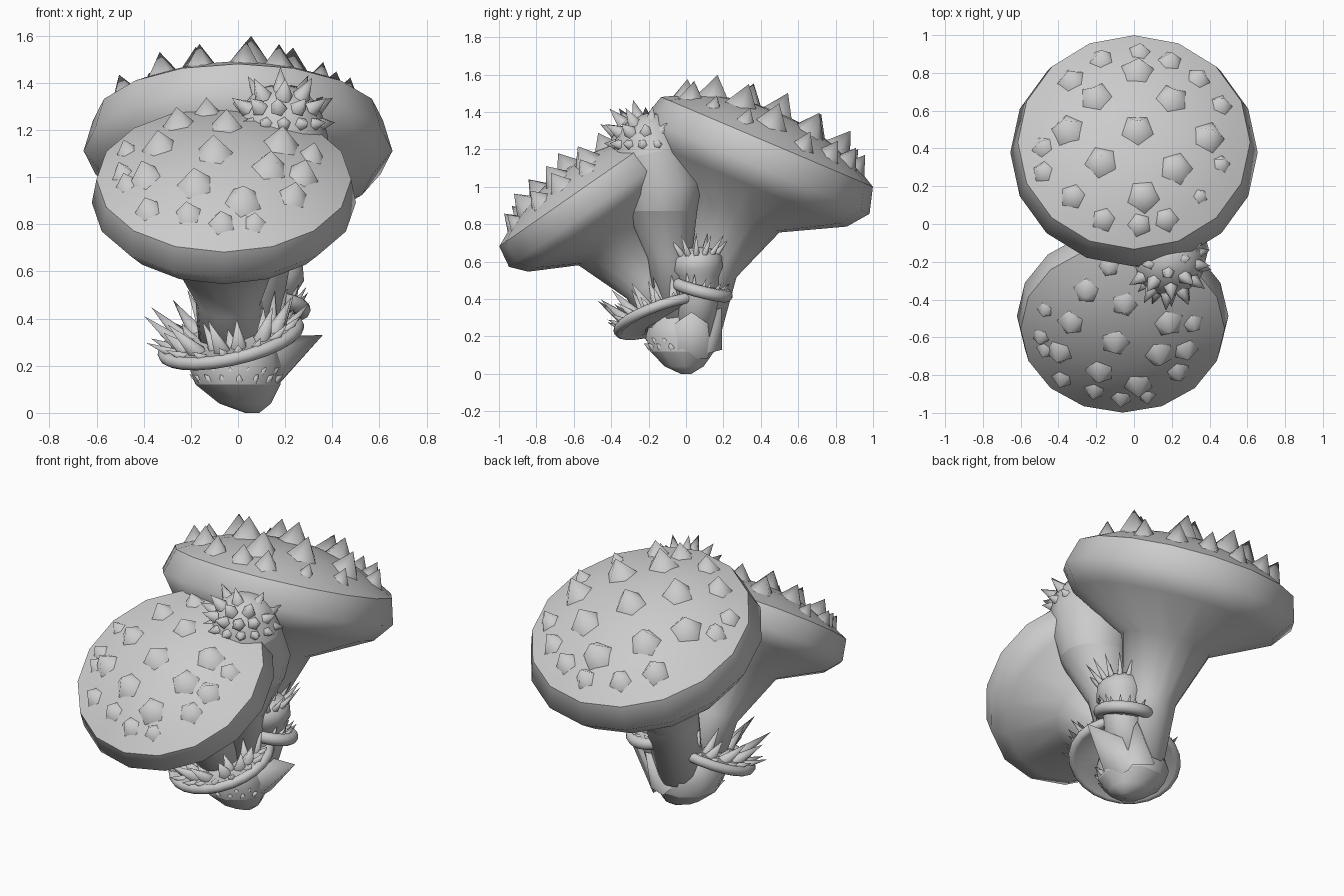
import bpy, bmesh, math, random
from mathutils import Vector as V
from mathutils.bvhtree import BVHTree

if "Cube" in bpy.data.objects:
    bpy.data.objects.remove(bpy.data.objects["Cube"])

random.seed(4)
grey = bpy.data.materials.new("stone grey")
grey.diffuse_color = (0.6, 0.6, 0.6, 1)
grey.use_nodes = True
grey.node_tree.nodes["Principled BSDF"].inputs["Base Color"].default_value = grey.diffuse_color


def finish(bm, name):
    bmesh.ops.recalc_face_normals(bm, faces=bm.faces)
    me = bpy.data.meshes.new(name)
    bm.to_mesh(me)
    bm.free()
    me.materials.append(grey)
    ob = bpy.data.objects.new(name, me)
    bpy.context.collection.objects.link(ob)
    return ob


def frame(n):
    """Two directions spanning the plane across axis n."""
    n = V(n).normalized()
    e1 = (V((1, 0, 0)) - n * n.x).normalized()
    return n, e1, n.cross(e1)


def loft(name, rings, sides=16, sharp=(), squash=1.0):
    """Skin a list of (centre, axis, radius) rings; rings in sharp get a crease."""
    bm = bmesh.new()
    loops = []
    for c, ax, r in rings:
        _, e1, e2 = frame(ax)
        loops.append([bm.verts.new(V(c) + r * (e1 * math.cos(t) + e2 * math.sin(t) * squash))
                      for t in (2 * math.pi * i / sides for i in range(sides))])
    for a, b in zip(loops, loops[1:]):
        for i in range(sides):
            j = (i + 1) % sides
            bm.faces.new((a[i], a[j], b[j], b[i]))
    bm.faces.new(loops[0])
    bm.faces.new(loops[-1])
    for f in bm.faces:
        f.smooth = True
    for k in sharp:
        for i in range(sides):
            bm.edges.get((loops[k][i], loops[k][(i + 1) % sides])).smooth = False
    return finish(bm, name)


def lathe(c, ax, profile):
    n = V(ax).normalized()
    return [(V(c) + n * h, n, r) for r, h in profile]


def spikes(name, items, sides=5):
    """Smooth pyramids from (base point, direction, base radius, length)."""
    bm = bmesh.new()
    for p, d, r, length in items:
        d, e1, e2 = frame(d)
        base = V(p) - d * 0.02
        spin = random.uniform(0, 6.28)
        vs = [bm.verts.new(base + r * (e1 * math.cos(spin + 6.28319 * i / sides)
                                       + e2 * math.sin(spin + 6.28319 * i / sides)))
              for i in range(sides)]
        tip = bm.verts.new(V(p) + d * length)
        for i in range(sides):
            bm.faces.new((vs[i], vs[(i + 1) % sides], tip)).smooth = True
    return finish(bm, name)


def stud(ob, name, points, ax, r, length):
    """Drop points straight down onto a cap and plant a pyramid on each."""
    tree = BVHTree.FromPolygons([v.co for v in ob.data.vertices],
                                [p.vertices for p in ob.data.polygons])
    out = []
    for x, y, s in points:
        hit, n, _, _ = tree.ray_cast(V((x, y, 3)), V((0, 0, -1)))
        if hit:
            out.append((hit, n + V(ax) * 0.6, r * s, length * s))
    spikes(name, out)


# Back mushroom: tilted cap running into its stem
bax = V((0, 0.39, 0.92)).normalized()
back = loft("back_mushroom", lathe((0, 0.433, 1.24), bax, [
    (0.02, 0.17), (0.18, 0.16), (0.35, 0.122), (0.5, 0.062), (0.615, 0),
    (0.655, -0.14), (0.57, -0.25), (0.25, -0.42)])
    + [((0, 0.13, 0.57), (0, 0.35, 0.93), 0.15), ((0, 0.05, 0.2), (0, 0.1, 1), 0.13)],
    16, sharp=(4,))
stud(back, "back_cap_spikes", [
    (0.02, 0.81, 1), (0.2, 0.66, 1), (-0.2, 0.67, 1), (0.02, 0.5, 1), (-0.35, 0.5, 1),
    (0.39, 0.46, 1), (-0.17, 0.33, 1), (0.22, 0.3, 1), (0.05, 0.15, 1), (0.03, 0.91, .7),
    (-0.17, 0.87, .75), (0.19, 0.86, .75), (0.34, 0.77, .75), (-0.33, 0.76, .85),
    (0.46, 0.63, .7), (-0.48, 0.41, .7), (-0.48, 0.28, .7), (-0.32, 0.15, .8),
    (-0.16, 0.03, .75), (0.17, 0.03, .75), (0.03, 0.0, .75), (0.46, 0.32, .6),
    (0.35, 0.15, .5)],
    bax, 0.1, 0.115)

# Front mushroom
fax = V((0, -0.57, 0.82)).normalized()
front = loft("front_mushroom", lathe((-0.06, -0.555, 0.99), fax, [
    (0.02, 0.135), (0.16, 0.126), (0.3, 0.097), (0.43, 0.05), (0.54, 0),
    (0.56, -0.12), (0.49, -0.2), (0.25, -0.325)])
    + [((-0.04, -0.2, 0.48), (0, -0.55, 0.83), 0.14), ((-0.02, -0.05, 0.2), (0, -0.2, 1), 0.14)],
    16, sharp=(4,))
stud(front, "front_cap_spikes", [
    (-0.25, -0.36, .9), (-0.13, -0.23, .75), (-0.33, -0.53, .9), (-0.1, -0.63, 1),
    (0.18, -0.53, 1), (0.13, -0.69, 1), (0.27, -0.67, .9), (0.31, -0.53, .75),
    (-0.18, -0.78, 1), (0.02, -0.85, 1), (0.23, -0.78, .85), (-0.39, -0.68, .95),
    (-0.38, -0.82, .75), (-0.47, -0.46, .6), (-0.49, -0.6, .65), (-0.47, -0.67, .65),
    (-0.21, -0.88, .75), (-0.07, -0.92, .75), (0.07, -0.91, .65), (-0.05, -0.43, .9)],
    fax, 0.093, 0.095)

# Middle pod between the caps
loft("middle_pod", [
    ((0.18, -0.235, 1.385), (0, -.3, 1), 0.02), ((0.18, -0.23, 1.36), (0, -.3, 1), 0.11),
    ((0.18, -0.22, 1.29), (0, -.3, 1), 0.17), ((0.18, -0.19, 1.18), (0, -.2, 1), 0.2),
    ((0.18, -0.13, 1.0), (0, -.1, 1), 0.215), ((0.17, -0.13, 0.87), (0, 0, 1), 0.19),
    ((0.1, -0.09, 0.62), (0, 0, 1), 0.12), ((0.04, -0.04, 0.25), (0, 0, 1), 0.11)],
    12, sharp=(3, 5))
pod = []
for count, polar, r, length in ((1, 0, .04, .09), (6, 32, .04, .085),
                                (11, 58, .038, .07), (14, 84, .03, .04)):
    for i in range(count):
        t = 6.28319 * (i + polar / 50) / count
        s, c = math.sin(math.radians(polar)), math.cos(math.radians(polar))
        d = V((s * math.cos(t), s * math.sin(t) - 0.3 * c, c))
        pod.append((V((0.18, -0.2, 1.21)) + V((d.x * .195, d.y * .195, d.z * .17)), d, r, length))
spikes("pod_spikes", pod)

# Bulb at the foot
loft("base_bulb", [((0.06, 0, 0), (0, 0, 1), 0.03), ((0.03, -0.01, 0.04), (0, 0, 1), 0.11),
                   ((0, -0.02, 0.12), (0, 0, 1), 0.18), ((-0.01, -0.025, 0.2), (0, 0, 1), 0.2),
                   ((0, -0.02, 0.34), (0, 0, 1), 0.16)], 10, sharp=(2,))
spikes("base_thorns", [((0.1, 0.03, 0.2), (0.26, 0.0, 0.13), 0.15, 0.29),
                       ((0.06, 0.09, 0.2), (0.1, 0.13, 0.2), 0.13, 0.2)])
spikes("bulb_barbs", [
    ((0.185 * math.cos(t), 0.185 * math.sin(t) - .02, 0.15 + 0.03 * (k % 2)),
     (math.cos(t) * .8, math.sin(t) * .8, 0.5), 0.02, 0.025)
    for k, t in enumerate(math.pi + 0.2 * i for i in range(15))], 4)


def collar(name, c, ax, radius, squash, thick, rows):
    """Thick ring with a shallow dish inside and rows of spikes leaning outward."""
    n, e1, e2 = frame(ax)
    c = V(c)
    ring = []
    for k in range(9):  # rounded rim section
        t = math.pi * (0.75 - k * 0.19)
        ring.append((c + n * thick * math.sin(t), n, radius + thick * math.cos(t)))
    loft(name, [(c + n * thick * 1.2, n, radius * 0.45)] + ring
         + [(c - n * thick * 1.6, n, radius * 0.5)], 24, squash=squash)
    out = []
    for count, frac, lean, r, lo, hi in rows:
        for i in range(count):
            t = 6.28319 * (i + random.uniform(-.2, .2)) / count
            rad = e1 * math.cos(t) + e2 * math.sin(t) * squash
            out.append((c + rad * radius * frac + n * thick * 0.6,
                        n + rad * lean, r, random.uniform(lo, hi)))
    spikes(name + "_spikes", out)


# Large tilted collar around the stems
collar("large_collar", (-0.03, -0.115, 0.31), (-0.23, -0.34, 1), 0.29, 0.9, 0.028,
       [(18, 0.9, 1.3, 0.026, 0.05, 0.13), (14, 0.72, 0.75, 0.042, 0.13, 0.24),
        (9, 0.6, 0.35, 0.036, 0.08, 0.2)])

# Small side mushroom with its own collar
loft("small_mushroom", [
    ((0.14, 0.055, 0.675), (0, -.08, 1), 0.03), ((0.14, 0.055, 0.66), (0, -.08, 1), 0.1),
    ((0.14, 0.06, 0.62), (0, -.08, 1), 0.135), ((0.14, 0.06, 0.56), (0, -.08, 1), 0.14),
    ((0.14, 0.065, 0.52), (0, 0, 1), 0.115), ((0.13, 0.065, 0.4), (0, 0, 1), 0.11),
    ((0.08, 0.04, 0.2), (0, 0, 1), 0.11)], 14)
crown = []
for count, rad, lean, length in ((15, 0.115, 0.85, 0.13), (7, 0.05, 0.25, 0.11)):
    for i in range(count):
        t = 6.28319 * i / count
        d = V((math.cos(t), math.sin(t), 0))
        crown.append((V((0.14, 0.055, 0.645)) + d * rad, d * lean + V((0, 0, 1)), 0.02, length))
spikes("small_cap_spikes", crown)
collar("small_collar", (0.14, 0.085, 0.45), (0.1, 0.25, 1), 0.135, 1.0, 0.034,
       [(18, 0.85, 0.6, 0.018, 0.04, 0.08)])
